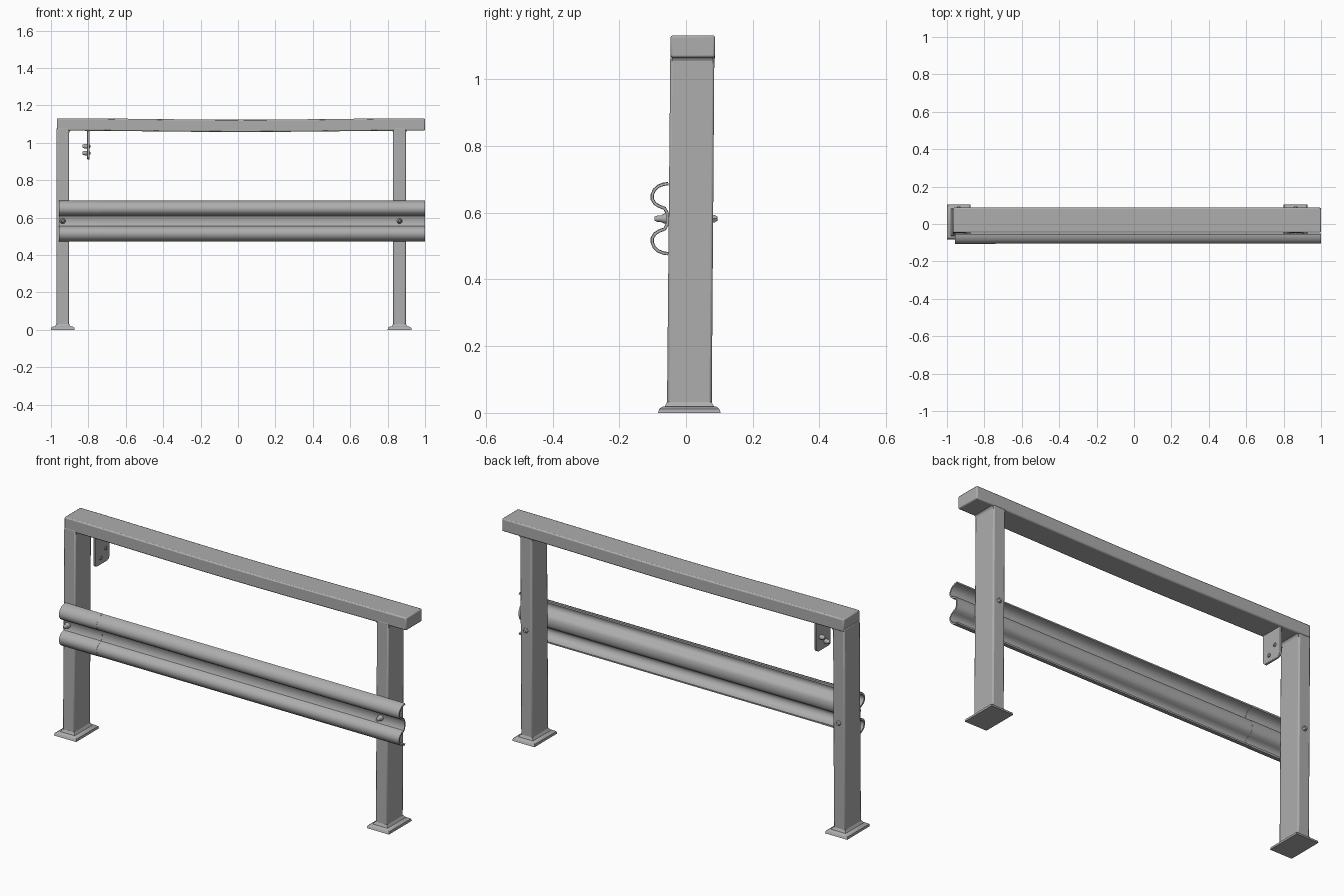
import bpy, bmesh, math
from mathutils import Vector, Matrix

if "Cube" in bpy.data.objects:
    bpy.data.objects.remove(bpy.data.objects["Cube"], do_unlink=True)

STEEL = (0.42, 0.42, 0.42, 1)
steel = bpy.data.materials.new("galvanised_grey")
steel.use_nodes = True
steel.diffuse_color = STEEL
steel.node_tree.nodes["Principled BSDF"].inputs["Base Color"].default_value = STEEL


def finish(name, bm, bevel=0.0):
    """Turn a bmesh into a shaded object, with softened edges if asked."""
    bmesh.ops.recalc_face_normals(bm, faces=bm.faces)
    mesh = bpy.data.meshes.new(name)
    bm.to_mesh(mesh)
    bm.free()
    mesh.materials.append(steel)
    ob = bpy.data.objects.new(name, mesh)
    bpy.context.collection.objects.link(ob)
    if bevel:
        mod = ob.modifiers.new("soft_edges", "BEVEL")
        mod.width, mod.segments = bevel, 2
        mod.limit_method = "ANGLE"
    bpy.ops.object.select_all(action="DESELECT")
    ob.select_set(True)
    bpy.context.view_layer.objects.active = ob
    bpy.ops.object.shade_smooth_by_angle(angle=math.radians(40))
    return ob


def loft(name, sections, bevel=0.0):
    """Skin a solid through closed sections with equal point counts."""
    bm = bmesh.new()
    rings = [[bm.verts.new(p) for p in s] for s in sections]
    n = len(rings[0])
    for a, b in zip(rings, rings[1:]):
        for i in range(n):
            j = (i + 1) % n
            bm.faces.new((a[i], a[j], b[j], b[i]))
    bm.faces.new(rings[0])
    bm.faces.new(rings[-1])
    return finish(name, bm, bevel)


def rect_z(x, y, hx, hy, z):
    return [(x + sx * hx, y + sy * hy, z)
            for sx, sy in ((-1, -1), (1, -1), (1, 1), (-1, 1))]


def extrude_y(name, outline, y0, y1, bevel=0.0):
    return loft(name, [[(x, y, z) for x, z in outline] for y in (y0, y1)], bevel)


def bolt(name, start, end, radius, sides=12):
    """Domed bolt head running from start to end."""
    start, end = Vector(start), Vector(end)
    axis = end - start
    turn = axis.to_track_quat("Z", "Y")
    rings = []
    for t, r in ((0, 1), (0.6, 1), (1, 0.6)):
        rings.append([start + axis * t + turn @ Vector(
            (radius * r * math.cos(k * math.tau / sides),
             radius * r * math.sin(k * math.tau / sides), 0)) for k in range(sides)])
    loft(name, rings)


# Posts, leaning very slightly backwards, each on a flared foot plate
POSTS = {"right": -0.937, "left": 0.864}
RAIL_Z = 0.582
for side, px in POSTS.items():
    loft(f"{side}_post", [rect_z(px, 0.010, 0.034, 0.067, 0.01),
                          rect_z(px, 0.019, 0.034, 0.066, 1.08)], 0.007)
    loft(f"{side}_foot_plate", [rect_z(px, 0.010, 0.064, 0.094, 0),
                                rect_z(px, 0.010, 0.062, 0.090, 0.012),
                                rect_z(px, 0.010, 0.050, 0.080, 0.019)])
    loft(f"{side}_foot_weld", [rect_z(px, 0.010, 0.044, 0.076, 0.015),
                               rect_z(px, 0.010, 0.034, 0.067, 0.032)])
    bolt(f"{side}_rail_washer", (px, -0.050, RAIL_Z), (px, -0.076, RAIL_Z), 0.015)
    bolt(f"{side}_rail_bolt", (px, -0.070, RAIL_Z), (px, -0.094, RAIL_Z), 0.010)
    bolt(f"{side}_rail_nut", (px, 0.072, RAIL_Z), (px, 0.094, RAIL_Z), 0.013, 6)

# Top beam with a faint sag between the posts
beam = []
for i in range(17):
    t = i / 16
    x = -0.969 + 1.969 * t
    sag = 0.007 * math.sin(math.pi * t) ** 2
    beam.append([(x, y, z - sag) for y, z in
                 ((-0.046, 1.065), (0.087, 1.065), (0.087, 1.131), (-0.046, 1.131))])
loft("top_beam", beam, 0.006)


# Rounded gussets where the beam meets the posts
def gusset(name, x, direction, r=0.022):
    top = 1.070
    arc = [(x + direction * r * (1 - math.sin(a)), top - r * (1 - math.cos(a)))
           for a in (k * math.pi / 12 for k in range(7))]
    extrude_y(name, [(x - direction * 0.004, top)] + arc +
              [(x - direction * 0.004, top - r)], -0.042, 0.081)


gusset("right_post_gusset", POSTS["right"] + 0.033, 1)
gusset("left_post_inner_gusset", POSTS["left"] - 0.033, -1)
gusset("left_post_outer_gusset", POSTS["left"] + 0.033, 1)

# Two-wave crash rail: half profile (y, height above centre), then mirrored
HALF = [(-0.055, 0.0), (-0.057, 0.018), (-0.064, 0.031), (-0.080, 0.037),
        (-0.093, 0.045), (-0.101, 0.058), (-0.101, 0.072), (-0.095, 0.086),
        (-0.083, 0.097), (-0.068, 0.103), (-0.053, 0.105)]
wave = [Vector((y, -h)) for y, h in reversed(HALF[1:])] + [Vector(p) for p in HALF]


def rail(name, x0, x1, thickness, shift=0.0):
    front, back = [], []
    for i, p in enumerate(wave):
        d = (wave[min(i + 1, len(wave) - 1)] - wave[max(i - 1, 0)]).normalized()
        normal = Vector((-d.y, d.x))
        front.append(p + normal * (thickness / 2 + shift))
        back.append(p + normal * (shift - thickness / 2))
    ring = front + back[::-1]
    loft(name, [[(x, p.x, RAIL_Z + p.y) for p in ring] for x in (x0, x1)])


rail("crash_rail", -0.955, 1.0, 0.008)
rail("rail_splice", -0.957, -0.74, 0.010)

# Hanging bracket under the beam, with a chamfered lower corner
bracket = [(-0.040, 1.075), (0.080, 1.075), (0.080, 0.935), (0.074, 0.918),
           (0.060, 0.911), (-0.028, 0.911), (-0.040, 0.922)]
loft("hanging_bracket", [[(x, y, z) for y, z in bracket] for x in (-0.806, -0.794)], 0.002)
for name, y, z in (("upper", 0.045, 0.982), ("lower", 0.005, 0.945)):
    bolt(f"bracket_{name}_bolt", (-0.803, y, z), (-0.832, y, z), 0.012)
    bolt(f"bracket_{name}_nut", (-0.797, y, z), (-0.788, y, z), 0.010, 6)
